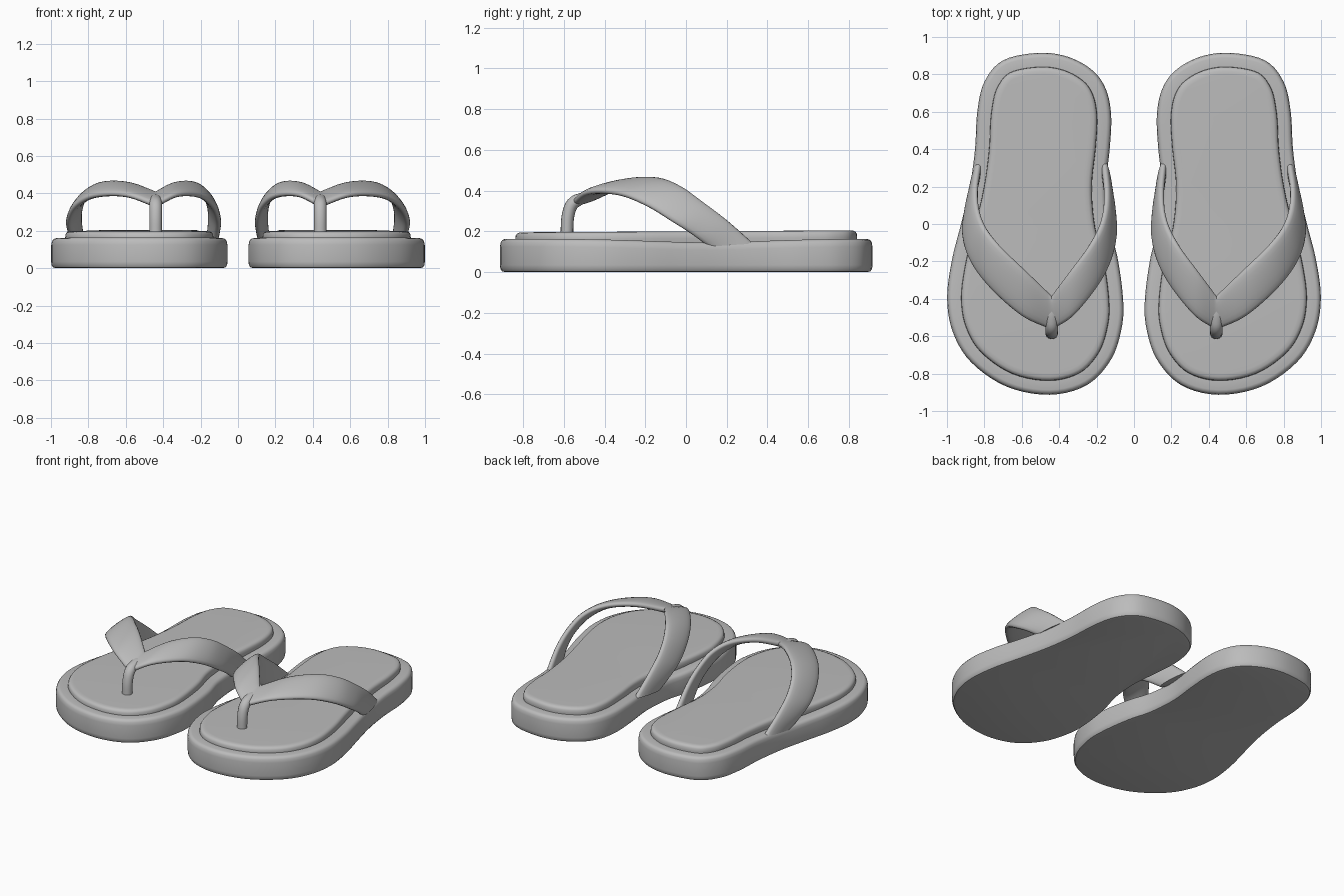
import bpy
import bmesh
import math
from mathutils import Vector

if "Cube" in bpy.data.objects:
    bpy.data.objects.remove(bpy.data.objects["Cube"])

# Single matte rubber colour
rubber = bpy.data.materials.new("grey_rubber")
rubber.use_nodes = True
colour = (0.5, 0.5, 0.5, 1.0)
rubber.diffuse_color = colour
shader = next(n for n in rubber.node_tree.nodes if n.type == "BSDF_PRINCIPLED")
shader.inputs["Base Color"].default_value = colour

# Outline of the left sole, clockwise from the heel
OUTLINE = [(0.51, 0.915), (0.70, 0.875), (0.80, 0.76), (0.838, 0.6), (0.85, 0.4),
           (0.878, 0.2), (0.925, 0.0), (0.975, -0.2), (0.999, -0.4), (0.968, -0.58),
           (0.87, -0.74), (0.68, -0.87), (0.45, -0.913), (0.25, -0.86), (0.12, -0.72),
           (0.063, -0.54), (0.06, -0.38), (0.09, -0.17), (0.135, 0.0), (0.15, 0.2),
           (0.13, 0.4), (0.122, 0.58), (0.15, 0.72), (0.22, 0.82), (0.35, 0.893)]

# Front and back edges of the outer strap branch, from toe to side
FRONT_EDGE = [(0.44, -0.565, 0.335), (0.60, -0.49, 0.39), (0.77, -0.34, 0.385),
              (0.87, -0.2, 0.33), (0.91, -0.07, 0.25), (0.90, 0.03, 0.185), (0.875, 0.11, 0.125)]
BACK_EDGE = [(0.44, -0.385, 0.40), (0.58, -0.25, 0.45), (0.71, -0.125, 0.455),
             (0.795, -0.02, 0.415), (0.835, 0.08, 0.345), (0.845, 0.2, 0.255), (0.83, 0.33, 0.14)]
POST_X = 0.44


def spline(points, steps, closed=False):
    """Catmull-Rom resampling of a point list."""
    p = [Vector(q) for q in points]
    n = len(p)
    if closed:
        get = lambda i: p[i % n]
    else:
        ends = {-1: 2 * p[0] - p[1], n: 2 * p[-1] - p[-2]}
        get = lambda i: ends.get(i) or p[i]
    out = []
    for i in range(n if closed else n - 1):
        a, b, c, d = (get(i + k) for k in (-1, 0, 1, 2))
        for s in range(steps):
            t = s / steps
            out.append(0.5 * (2 * b + (c - a) * t + (2 * a - 5 * b + 4 * c - d) * t ** 2
                              + (3 * b - a - 3 * c + d) * t ** 3))
    if not closed:
        out.append(p[-1])
    return out


def loft(bm, rings, cap_start=True, cap_end=True):
    """Bridge closed rings of points with quads."""
    loops = [[bm.verts.new(v) for v in ring] for ring in rings]
    n = len(loops[0])
    for a, b in zip(loops, loops[1:]):
        for i in range(n):
            j = (i + 1) % n
            bm.faces.new((a[i], a[j], b[j], b[i]))
    if cap_start:
        bm.faces.new(loops[0])
    if cap_end:
        bm.faces.new(loops[-1])


def finish(bm, name, side, angle=40):
    """Place the part on its side and shade it."""
    for v in bm.verts:
        v.co.x *= side
    bmesh.ops.remove_doubles(bm, verts=bm.verts, dist=0.0002)
    bmesh.ops.recalc_face_normals(bm, faces=bm.faces)
    mesh = bpy.data.meshes.new(name)
    bm.to_mesh(mesh)
    bm.free()
    mesh.materials.append(rubber)
    obj = bpy.data.objects.new(name, mesh)
    bpy.context.collection.objects.link(obj)
    bpy.ops.object.select_all(action="DESELECT")
    obj.select_set(True)
    bpy.context.view_layer.objects.active = obj
    bpy.ops.object.shade_smooth_by_angle(angle=math.radians(angle))


def slab_rings(levels, lift):
    """Inset copies of the sole outline at each level."""
    line = spline(OUTLINE, 5, closed=True)
    n = len(line)
    rings = []
    for inset, z in levels:
        ring = []
        for i, p in enumerate(line):
            t = (line[(i + 1) % n] - line[i - 1]).normalized()
            q = p + Vector((t.y, -t.x)) * inset
            ring.append(Vector((q.x, q.y, z + lift(q.y, z))))
        rings.append(ring)
    return rings


def sole_lift(y, z):
    return -0.017 * math.exp(-((y - 0.1) / 0.4) ** 2) if z > 0.1 else 0.0


def bed_lift(y, z):
    return 0.006 * y if z > 0.15 else 0.0


def strap_rings(scale):
    """Flattened oval sections swept between the two strap edges."""
    front, back = spline(FRONT_EDGE, 6), spline(BACK_EDGE, 6)
    for v in front + back:
        v.x = POST_X + (v.x - POST_X) * scale
    mid = [(a + b) / 2 for a, b in zip(front, back)]
    rings = []
    for i, c in enumerate(mid):
        half = (back[i] - front[i]) / 2
        if i == 0:
            along = Vector((math.copysign(1, scale), 0, 0))
        else:
            along = mid[min(i + 1, len(mid) - 1)] - mid[i - 1]
        normal = half.cross(along).normalized() * math.copysign(1, scale)
        ring = []
        for k in range(20):
            a = math.tau * k / 20
            s = math.sin(a)
            bulge = math.copysign(abs(s) ** 0.7, s) * 0.024
            ring.append(c + half * math.cos(a) + normal * bulge)
        rings.append(ring)
    return rings


for label, side in (("left", 1), ("right", -1)):
    # Thick sole with rounded rims
    bm = bmesh.new()
    loft(bm, slab_rings([(0.026, 0), (0.01, 0.004), (0.002, 0.016), (0, 0.035), (0, 0.125),
                         (0.004, 0.146), (0.012, 0.158), (0.026, 0.163), (0.08, 0.16)], sole_lift))
    finish(bm, label + "_sole", side)

    # Raised footbed
    bm = bmesh.new()
    loft(bm, slab_rings([(0.078, 0.13), (0.075, 0.165), (0.077, 0.183), (0.083, 0.193),
                         (0.095, 0.199), (0.115, 0.2)], bed_lift))
    finish(bm, label + "_footbed", side)

    # V strap: outer branch and narrower inner branch
    bm = bmesh.new()
    for scale in (1, -0.72):
        loft(bm, strap_rings(scale), cap_start=False)
    finish(bm, label + "_strap", side, 60)

    # Toe post curving up into the strap
    bm = bmesh.new()
    path = spline([(POST_X, -0.585, 0.18), (POST_X, -0.58, 0.27), (POST_X, -0.557, 0.335),
                   (POST_X, -0.5, 0.365), (POST_X, -0.44, 0.378)], 5)
    rings = []
    for i, c in enumerate(path):
        along = path[min(i + 1, len(path) - 1)] - path[max(i - 1, 0)]
        across = Vector((1, 0, 0))
        up = along.cross(across).normalized()
        r = 0.031 - 0.012 * max(0, i - 12) / 8
        rings.append([c + across * math.cos(math.tau * k / 16) * 0.034
                      + up * math.sin(math.tau * k / 16) * r for k in range(16)])
    loft(bm, rings)
    finish(bm, label + "_toe_post", side, 60)
